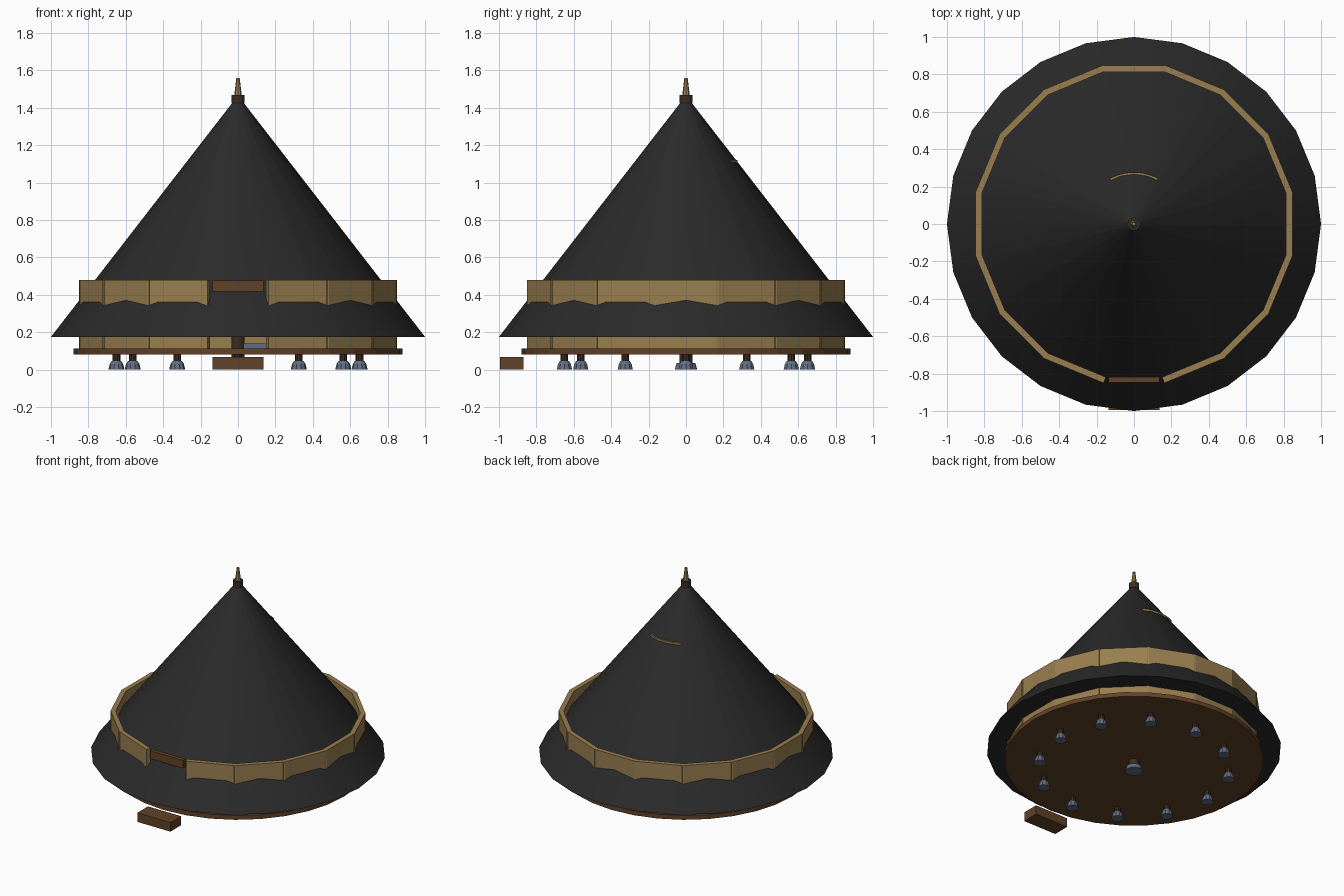
import bpy
import math
from mathutils import Matrix

cube = bpy.data.objects.get("Cube")
if cube:
    bpy.data.objects.remove(cube, do_unlink=True)


def material(name, r, g, b):
    m = bpy.data.materials.new(name)
    m.use_nodes = True
    m.diffuse_color = (r, g, b, 1)
    m.node_tree.nodes["Principled BSDF"].inputs["Base Color"].default_value = (r, g, b, 1)
    return m


CLOTH = material("charcoal cloth", 0.023, 0.023, 0.023)
TAN = material("tan panel", 0.32, 0.21, 0.08)
WOOD = material("red brown wood", 0.12, 0.054, 0.021)
DARK = material("dark wood", 0.045, 0.026, 0.015)
METAL = material("blue grey metal", 0.12, 0.155, 0.23)


def mesh_object(name, verts, faces, mat):
    me = bpy.data.meshes.new(name)
    me.from_pydata(verts, [], faces)
    me.materials.append(mat)
    ob = bpy.data.objects.new(name, me)
    bpy.context.collection.objects.link(ob)
    return ob


def lathe(name, profile, mat, sides, center=(0, 0)):
    """Revolve (radius, z) pairs, listed from bottom to top, and cap both ends."""
    verts, faces = [], []
    for r, z in profile:
        for i in range(sides):
            a = math.tau * i / sides
            verts.append((center[0] + r * math.cos(a), center[1] + r * math.sin(a), z))
    for k in range(len(profile) - 1):
        for i in range(sides):
            j = (i + 1) % sides
            a, b = k * sides, (k + 1) * sides
            faces.append((a + i, a + j, b + j, b + i))
    faces.append(tuple(reversed(range(sides))))
    faces.append(tuple(range(len(verts) - sides, len(verts))))
    return mesh_object(name, verts, faces, mat)


def smooth(ob):
    bpy.ops.object.select_all(action="DESELECT")
    ob.select_set(True)
    bpy.context.view_layer.objects.active = ob
    bpy.ops.object.shade_smooth_by_angle(angle=math.radians(35))


def box(name, size, center, mat, turn=0):
    bpy.ops.mesh.primitive_cube_add(size=1)
    ob = bpy.context.object
    ob.name = name
    ob.data.transform(Matrix.Diagonal((*size, 1)))
    ob.matrix_world = Matrix.Translation(center) @ Matrix.Rotation(turn, 4, "Z")
    ob.data.materials.append(mat)
    return ob


def arc_strip(name, r0, r1, z0, z1, half_angle, mat, steps=12):
    """Curved bar centred on the back of the roof."""
    verts, faces = [], []
    for i in range(steps + 1):
        a = math.pi / 2 + half_angle * (2 * i / steps - 1)
        for r, z in ((r0, z0), (r1, z0), (r1, z1), (r0, z1)):
            verts.append((r * math.cos(a), r * math.sin(a), z))
    for i in range(steps):
        for k in range(4):
            a, b = i * 4 + k, i * 4 + (k + 1) % 4
            faces.append((a, b, b + 4, a + 4))
    faces.append((3, 2, 1, 0))
    faces.append(tuple(range(len(verts) - 4, len(verts))))
    return mesh_object(name, verts, faces, mat)


# Conical roof with a flat underside
smooth(lathe("roof", [(1.0, 0.175), (0.012, 1.45)], CLOTH, 24))

# Roof cap and finial
lathe("roof_cap", [(0.035, 1.425), (0.035, 1.468)], DARK, 12)
lathe("finial", [(0.02, 1.468), (0.009, 1.56)], TAN, 8)

# Smoke flap trim on the back of the roof
arc_strip("flap_trim", 0.255, 0.276, 1.1, 1.122, math.radians(28), TAN)

# Ring of wall panels with the front one left out for the doorway
PANELS = 16
for i in range(1, PANELS):
    a = -math.pi / 2 + math.tau * i / PANELS
    box(f"wall_panel_{i}", (0.35, 0.034, 0.37),
        (0.831 * math.cos(a), 0.831 * math.sin(a), 0.295), TAN, a + math.pi / 2)

# Door lintel and entry step
box("door_lintel", (0.274, 0.03, 0.06), (0, -0.832, 0.447), WOOD)
box("entry_step", (0.274, 0.125, 0.068), (0, -0.9325, 0.034), WOOD)

# Floor platform
lathe("floor", [(0.88, 0.082), (0.88, 0.114)], WOOD, 32)

# Ring of stilts on metal feet
for i in range(12):
    a = math.tau * i / 12
    c = (0.65 * math.cos(a), 0.65 * math.sin(a))
    lathe(f"stilt_foot_{i}", [(0.043, 0), (0.036, 0.03), (0.025, 0.047)], METAL, 10, c)
    lathe(f"stilt_{i}", [(0.021, 0.04), (0.021, 0.09)], DARK, 10, c)

# Centre pole and its foot
lathe("centre_foot", [(0.06, 0), (0.05, 0.035)], METAL, 12)
lathe("centre_pole", [(0.036, 0.03), (0.03, 1.43)], DARK, 12)

# Hearth plate inside
box("hearth_plate", (0.22, 0.22, 0.026), (0.14, -0.2, 0.127), METAL)
